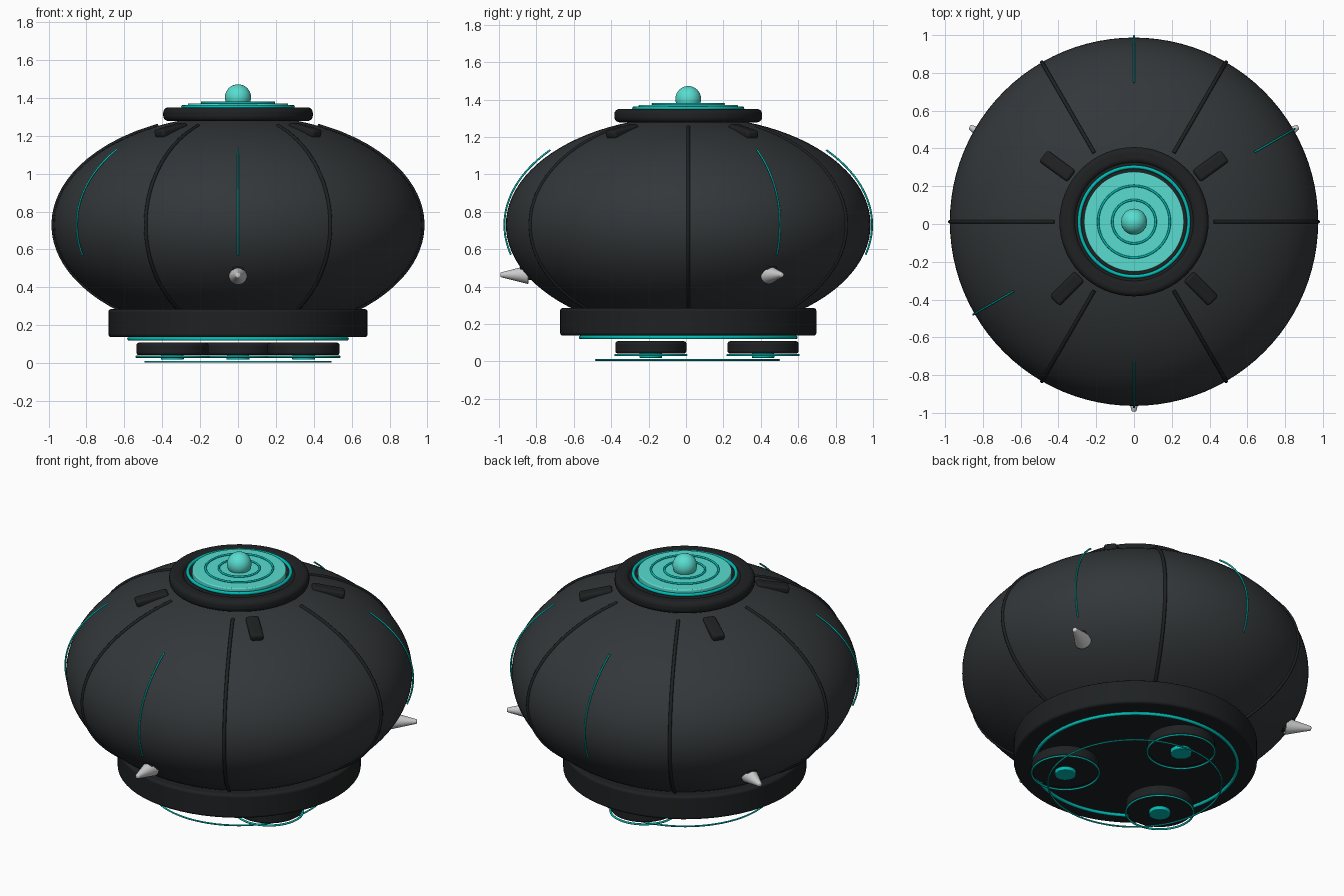
import bpy
from math import sin, cos, radians, sqrt, pi
from mathutils import Vector

if "Cube" in bpy.data.objects:
    bpy.data.objects.remove(bpy.data.objects["Cube"])

CY = 0.012          # body axis sits slightly behind y = 0
CZ = 0.73           # height of the widest point


def material(name, r, g, b):
    m = bpy.data.materials.new(name)
    m.diffuse_color = (r, g, b, 1)
    m.use_nodes = True
    m.node_tree.nodes["Principled BSDF"].inputs["Base Color"].default_value = m.diffuse_color
    return m


SHELL = material("shell_grey", 0.033, 0.038, 0.041)
FRAME = material("frame_black", 0.013, 0.015, 0.016)
GLOW = material("glow_line", 0.0, 0.50, 0.46)
LENS = material("lens_teal", 0.10, 0.72, 0.63)
METAL = material("pale_metal", 0.75, 0.75, 0.73)


def finish(name, mat, bevel=0.0):
    ob = bpy.context.object
    ob.name = name
    ob.data.materials.append(mat)
    if bevel:
        b = ob.modifiers.new("Bevel", 'BEVEL')
        b.width, b.segments = bevel, 4
    bpy.ops.object.shade_smooth_by_angle(angle=radians(40))
    return ob


def polar(r, deg, z):
    return Vector((r * cos(radians(deg)), CY + r * sin(radians(deg)), z))


def disc(name, mat, r, z0, z1, at=(0, CY), bevel=0.0):
    bpy.ops.mesh.primitive_cylinder_add(vertices=64, radius=r, depth=z1 - z0,
                                        location=(at[0], at[1], (z0 + z1) / 2))
    return finish(name, mat, bevel)


def ring(name, mat, r, minor, z, at=(0, CY)):
    bpy.ops.mesh.primitive_torus_add(major_segments=72, minor_segments=10, major_radius=r,
                                     minor_radius=minor, location=(at[0], at[1], z))
    return finish(name, mat)


def meridian(name, mat, deg, R, c, z0, z1, thick):
    """Thin tube following the shell from z0 to z1."""
    cu = bpy.data.curves.new(name, 'CURVE')
    cu.dimensions = '3D'
    cu.bevel_depth, cu.bevel_resolution, cu.use_fill_caps = thick, 2, True
    n = 28
    sp = cu.splines.new('POLY')
    sp.points.add(n - 1)
    for i, p in enumerate(sp.points):
        z = z0 + (z1 - z0) * i / (n - 1)
        p.co = (*polar(R * sqrt(1 - ((z - CZ) / c) ** 2), deg, z), 1)
    cu.materials.append(mat)
    ob = bpy.data.objects.new(name, cu)
    bpy.context.collection.objects.link(ob)


# Squashed round shell
bpy.ops.mesh.primitive_uv_sphere_add(segments=96, ring_count=48, radius=1, location=(0, CY, CZ))
bpy.context.object.scale = (0.975, 0.975, 0.58)
finish("shell", SHELL)

# Panel seams and glowing side lines
for i in range(6):
    meridian(f"seam_{i}", FRAME, 60 * i, 0.975, 0.582, 0.27, 1.255, 0.010)
for i, a in enumerate((30, 90, 210, 270)):
    meridian(f"side_glow_{i}", GLOW, a, 0.983, 0.605, 0.57, 1.13, 0.005)

# Spikes with dark sockets
for i, a in enumerate((30, 150, 270)):
    bpy.ops.mesh.primitive_cone_add(vertices=32, radius1=0.05, radius2=0.012, depth=0.15,
                                    location=polar(0.93, a, 0.463),
                                    rotation=(0, pi / 2, radians(a)))
    finish(f"spike_{i}", METAL, 0.006)
    bpy.ops.mesh.primitive_cube_add(size=1, location=polar(0.86, a, 0.475),
                                    rotation=(0, 0, radians(a)))
    bpy.context.object.scale = (0.08, 0.06, 0.08)
    bpy.ops.object.transform_apply(location=False, rotation=False)
    finish(f"spike_socket_{i}", FRAME, 0.012)

# Base collar and its glow rings
disc("base_collar", FRAME, 0.685, 0.138, 0.285, bevel=0.015)
ring("base_glow", GLOW, 0.575, 0.010, 0.128)
ring("ground_glow", GLOW, 0.49, 0.005, 0.007, at=(0, 0.008))

# Three hover pads
for i, a in enumerate((90, 210, 330)):
    p = polar(0.4, a, 0)
    disc(f"hover_pad_{i}", FRAME, 0.19, 0.042, 0.108, p, 0.014)
    ring(f"pad_glow_{i}", GLOW, 0.19, 0.006, 0.034, p)
    disc(f"pad_emitter_{i}", GLOW, 0.06, 0.018, 0.043, p, 0.004)

# Top rim: rounded band with an open middle
rim = disc("top_rim", FRAME, 0.395, 1.278, 1.35)
bpy.ops.mesh.primitive_cylinder_add(vertices=64, radius=0.31, depth=0.5, location=(0, CY, 1.31))
cutter = bpy.context.object
cutter.name = "rim_cutter"
cutter.hide_render = True
cutter.hide_set(True)
cut = rim.modifiers.new("Hole", 'BOOLEAN')
cut.object, cut.operation = cutter, 'DIFFERENCE'
b = rim.modifiers.new("Bevel", 'BEVEL')
b.width, b.segments = 0.028, 5

# Lens stack, rings and centre bead
disc("lens_seat", FRAME, 0.315, 1.27, 1.335)
ring("lens_outer_ring", GLOW, 0.29, 0.010, 1.353)
disc("lens", LENS, 0.265, 1.33, 1.372, bevel=0.006)
ring("lens_ring_mid", GLOW, 0.19, 0.006, 1.376)
ring("lens_ring_inner", GLOW, 0.115, 0.006, 1.376)
bpy.ops.mesh.primitive_uv_sphere_add(segments=32, ring_count=20, radius=0.069,
                                     location=(0, CY, 1.403))
finish("centre_bead", LENS)

# Small vents around the rim
for i, a in enumerate((36, 144, 225, 315)):
    bpy.ops.mesh.primitive_cube_add(size=1, location=polar(0.5, a, 1.23),
                                    rotation=(0, radians(12), radians(a)))
    bpy.context.object.scale = (0.19, 0.075, 0.045)
    bpy.ops.object.transform_apply(location=False, rotation=False)
    finish(f"vent_{i}", FRAME, 0.016)
